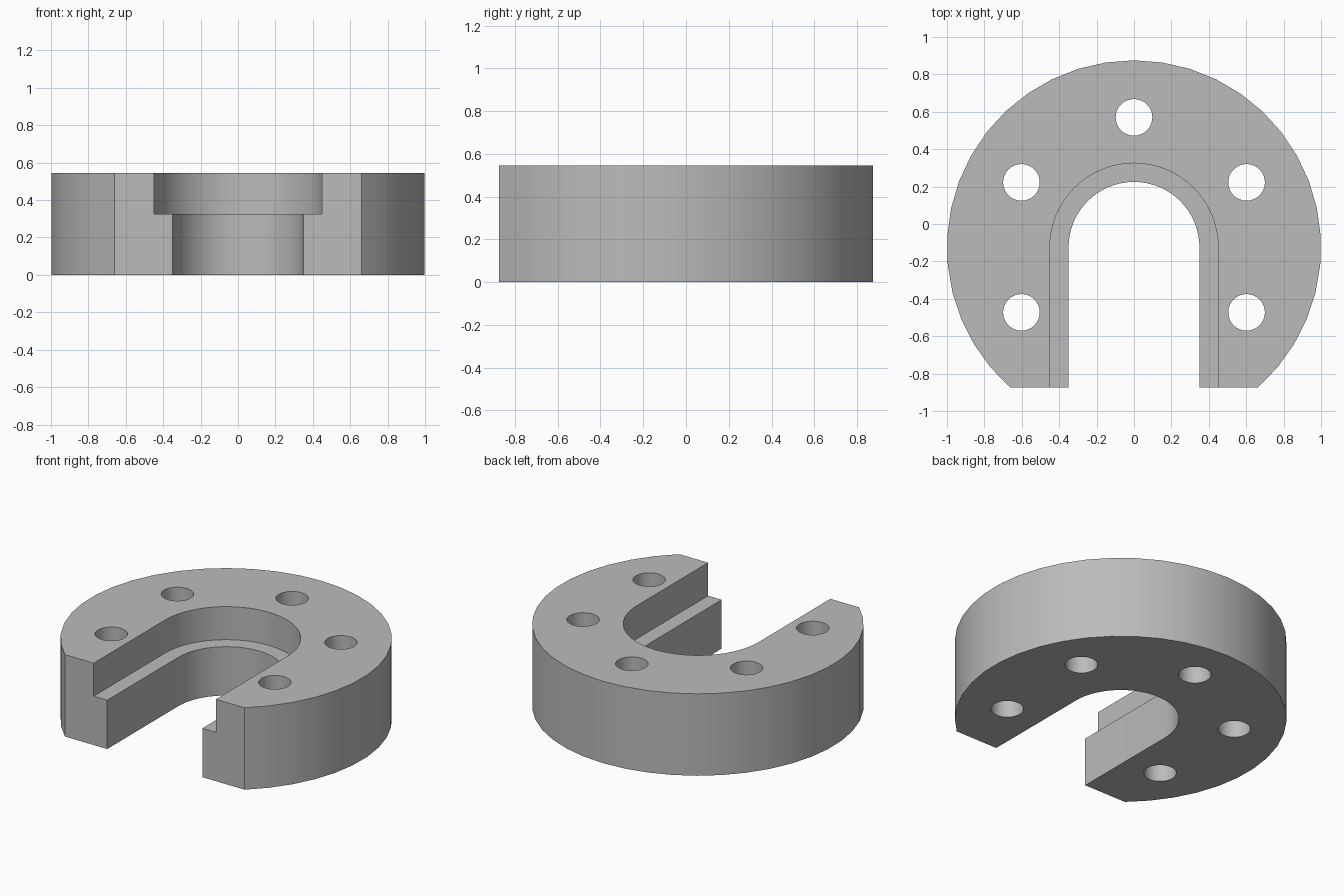
import bpy, bmesh
from math import radians, sin, cos, asin, pi

if "Cube" in bpy.data.objects:
    bpy.data.objects.remove(bpy.data.objects["Cube"], do_unlink=True)

HEIGHT, LEDGE = 0.545, 0.325
CENTRE_Y, FRONT_Y = -0.125, -0.875
BOLT_RADIUS, HOLE_RADIUS = 0.695, 0.098

grey = bpy.data.materials.new("plain grey")
grey.use_nodes = True
colour = (0.5, 0.5, 0.5, 1)
grey.diffuse_color = colour
grey.node_tree.nodes["Principled BSDF"].inputs["Base Color"].default_value = colour


def arc(radius, start, end, steps, cx=0, cy=CENTRE_Y):
    angles = [start + (end - start) * i / steps for i in range(steps + 1)]
    return [(cx + radius * cos(a), cy + radius * sin(a)) for a in angles]


def prism(name, outline, bottom, top):
    bm = bmesh.new()
    base = bm.faces.new([bm.verts.new((x, y, bottom)) for x, y in outline])
    extruded = bmesh.ops.extrude_face_region(bm, geom=[base])["geom"]
    verts = [v for v in extruded if isinstance(v, bmesh.types.BMVert)]
    bmesh.ops.translate(bm, verts=verts, vec=(0, 0, top - bottom))
    bmesh.ops.recalc_face_normals(bm, faces=bm.faces)
    mesh = bpy.data.meshes.new(name)
    bm.to_mesh(mesh)
    bm.free()
    mesh.materials.append(grey)
    obj = bpy.data.objects.new(name, mesh)
    bpy.context.collection.objects.link(obj)
    return obj


def slot(name, radius, bottom):
    ends = [(-radius, FRONT_Y - 0.2), (radius, FRONT_Y - 0.2)]
    return prism(name, arc(radius, 0, pi, 32) + ends, bottom, HEIGHT + 0.1)


# Round body with a flat front
flat = asin((FRONT_Y - CENTRE_Y) / 1.0)
body = prism("slotted_flange", arc(1, flat, pi - flat, 32), 0, HEIGHT)

# Stepped open slot and five bolt holes
cutters = [slot("narrow_slot_cutter", 0.35, -0.1),
           slot("wide_slot_cutter", 0.45, LEDGE)]
for i in range(5):
    a = radians(-30 + 60 * i)
    x, y = BOLT_RADIUS * cos(a), CENTRE_Y + BOLT_RADIUS * sin(a)
    ring = arc(HOLE_RADIUS, 0, 2 * pi, 32, x, y)[:-1]
    cutters.append(prism("bolt_hole_cutter", ring, -0.1, HEIGHT + 0.1))

bpy.ops.object.select_all(action="DESELECT")
body.select_set(True)
bpy.context.view_layer.objects.active = body
for cutter in cutters:
    cut = body.modifiers.new("cut", "BOOLEAN")
    cut.operation, cut.solver, cut.object = "DIFFERENCE", "EXACT", cutter
    bpy.ops.object.modifier_apply(modifier=cut.name)
    bpy.data.objects.remove(cutter, do_unlink=True)

bpy.ops.object.shade_smooth_by_angle(angle=radians(30))
